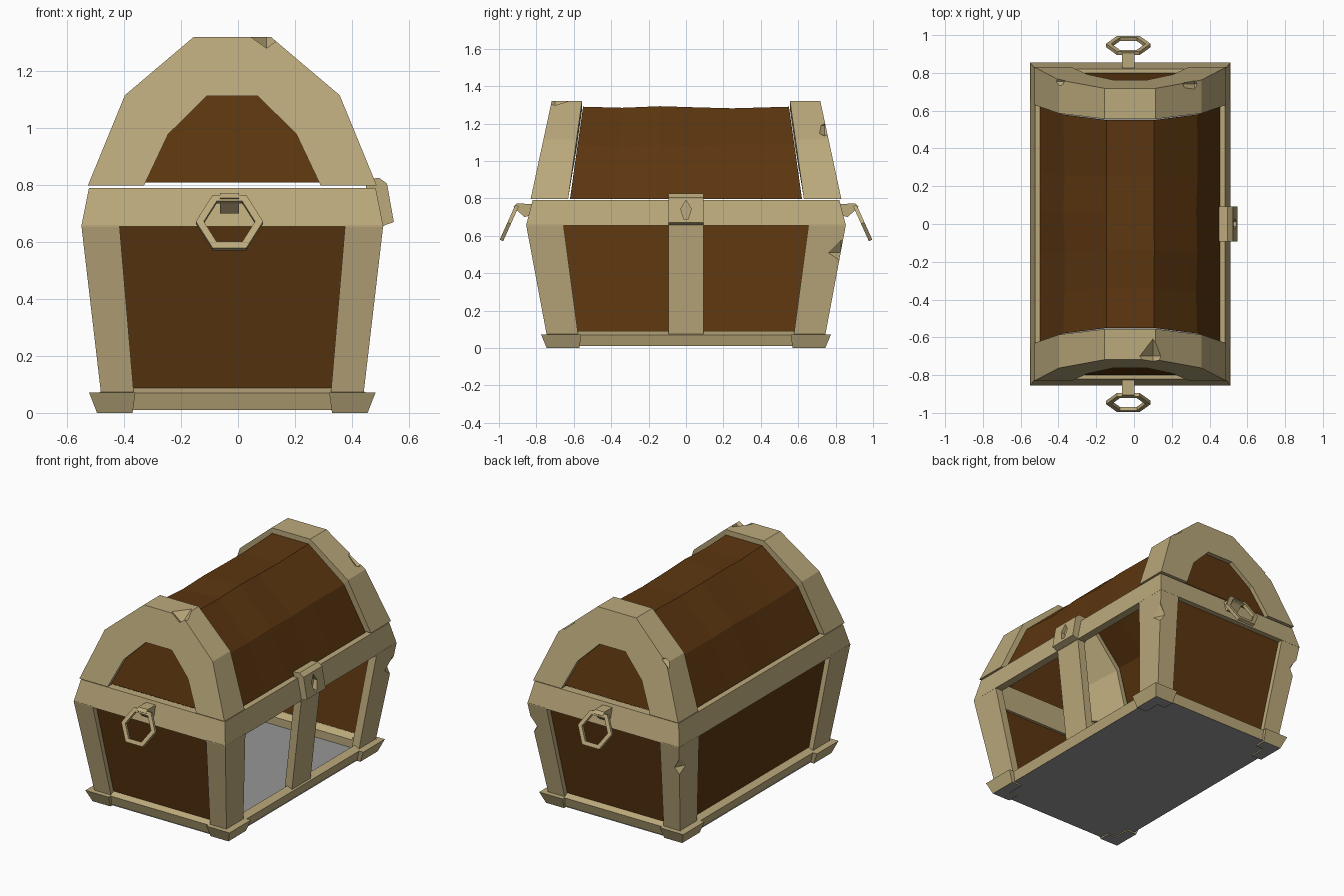
import bpy, bmesh, math, random
from mathutils import Vector

if "Cube" in bpy.data.objects:
    bpy.data.objects.remove(bpy.data.objects["Cube"])

random.seed(4)
CX = -0.02  # the chest body sits slightly left of the lock


def material(name, rgb):
    m = bpy.data.materials.new(name)
    m.diffuse_color = (*rgb, 1)
    m.use_nodes = True
    m.node_tree.nodes["Principled BSDF"].inputs["Base Color"].default_value = m.diffuse_color
    return m


TRIM = material("tan trim", (0.50, 0.40, 0.20))
WOOD = material("brown wood", (0.108, 0.037, 0.005))
GREY = material("grey floor", (0.31, 0.31, 0.31))


def finish(name, bm, mat, dx=CX):
    bmesh.ops.recalc_face_normals(bm, faces=bm.faces)
    me = bpy.data.meshes.new(name)
    bm.to_mesh(me)
    bm.free()
    me.materials.append(mat)
    ob = bpy.data.objects.new(name, me)
    ob.location.x = dx
    bpy.context.collection.objects.link(ob)
    return ob


def loft(name, sections, mat, loop=False, closed=True, caps=True, dx=CX):
    """Skin a list of equal point rings."""
    bm = bmesh.new()
    rings = [[bm.verts.new(p) for p in s] for s in sections]
    n = len(rings[0])
    for i in range(len(rings) if loop else len(rings) - 1):
        a, b = rings[i], rings[(i + 1) % len(rings)]
        for j in range(n if closed else n - 1):
            k = (j + 1) % n
            bm.faces.new((a[j], a[k], b[k], b[j]))
    if caps and not loop:
        bm.faces.new(rings[0])
        bm.faces.new(rings[-1])
    return finish(name, bm, mat, dx)


def sheet(name, pts, mat):
    bm = bmesh.new()
    bm.faces.new([bm.verts.new(p) for p in pts])
    return finish(name, bm, mat)


def rect(hx, hy, z):
    return [(-hx, -hy, z), (hx, -hy, z), (hx, hy, z), (-hx, hy, z)]


def corner(sx, sy, hx, hy, ix, iy, z, t=0.05):
    """L-shaped section of a corner piece."""
    pts = [(hx, hy), (hx, iy), (hx - t, iy), (hx - t, hy - t), (ix, hy - t), (ix, hy)]
    return [(sx * x, sy * y, z) for x, y in pts]


def cut(target, cutter):
    cutter.hide_render = True
    cutter.hide_set(True)
    mod = target.modifiers.new("cut", 'BOOLEAN')
    mod.operation = 'DIFFERENCE'
    mod.solver = 'EXACT'
    mod.object = cutter


def chip(target, pos, r, squash=(1, 1, 1)):
    """Knock a faceted chip out of a trim edge."""
    bm = bmesh.new()
    bmesh.ops.create_uvsphere(bm, u_segments=4, v_segments=2, radius=r)
    bmesh.ops.scale(bm, vec=squash, verts=bm.verts)
    bmesh.ops.translate(bm, vec=pos, verts=bm.verts)
    cut(target, finish("chip_cutter", bm, TRIM))


# Corner posts and feet
for sx, sn in ((-1, "left"), (1, "right")):
    for sy, fn in ((-1, "front"), (1, "back")):
        post = loft(f"corner_post_{fn}_{sn}",
                    [corner(sx, sy, 0.46, 0.743, 0.345, 0.575, 0.06),
                     corner(sx, sy, 0.53, 0.855, 0.396, 0.655, 0.66)], TRIM)
        if sy > 0:
            chip(post, (sx * 0.52, 0.83, 0.51), 0.07, (0.6, 1.2, 1))
        foot = loft(f"foot_{fn}_{sn}",
                    [corner(sx, sy, 0.475, 0.745, 0.35, 0.57, 0.0, 0.07),
                     corner(sx, sy, 0.503, 0.775, 0.34, 0.56, 0.072, 0.09)], TRIM)
        foot.data.materials.append(GREY)
        for p in foot.data.polygons:
            if p.normal.z < -0.9:
                p.material_index = 1

# Rails around the base and the rim
loft("base_rail", [rect(0.455, 0.735, 0.01), rect(0.472, 0.752, 0.07), rect(0.43, 0.71, 0.09),
                   rect(0.40, 0.68, 0.06), rect(0.40, 0.68, 0.01)], TRIM, loop=True)
loft("rim_rail", [rect(0.53, 0.855, 0.655), rect(0.503, 0.82, 0.79),
                  rect(0.453, 0.77, 0.79), rect(0.48, 0.805, 0.655)], TRIM, loop=True)
sheet("floor", rect(0.46, 0.74, 0.008), GREY)

# Wood walls: both ends and the left side, the right side is open
lo, hi = rect(0.43, 0.712, 0.06), rect(0.50, 0.825, 0.67)
for name, i in (("front_wall", 0), ("back_wall", 2), ("left_wall", 3)):
    k = (i + 1) % 4
    sheet(name, [lo[i], lo[k], hi[k], hi[i]], WOOD)

# Strap below the lock
loft("lock_strap", [[(x - 0.05, -0.093, z), (x, -0.093, z), (x, 0.093, z), (x - 0.05, 0.093, z)]
                    for x, z in ((0.46, 0.06), (0.528, 0.66))], TRIM)

# Lock with keyhole
plate = [(0.45, 0.82), (0.495, 0.825), (0.523, 0.805), (0.547, 0.67), (0.505, 0.655), (0.45, 0.655)]
lock = loft("lock", [[(x, y, z) for x, z in plate] for y in (-0.093, 0.093)], TRIM, dx=0)
hole = [(0, 0.79), (0.028, 0.745), (0.012, 0.69), (-0.012, 0.69), (-0.028, 0.745)]
cut(lock, loft("keyhole_cutter", [[(x, y, z) for y, z in hole] for x in (0.51, 0.58)], TRIM, dx=0))


# Lid
def arch(half):
    return [(-x, z) for x, z in half] + [(x, z) for x, z in reversed(half)]


OUTER = arch([(0.507, 0.798), (0.377, 1.115), (0.135, 1.32)])
INNER = arch([(0.31, 0.798), (0.225, 0.978), (0.09, 1.112)])


def end_y(z):
    return 0.83 - 0.215 * (z - 0.8)


def shrink(x, z, d):
    return x * (1 - 2 * d), z - d * min(1, (z - 0.798) / 0.3)


for s, fn in ((-1, "front"), (1, "back")):
    sections = []
    for (x, z), (u, w) in zip(OUTER, INNER):
        y_in = 0.63 - 0.142 * (z - 0.8)
        ex, ez = shrink(x, z, 0.05)
        sections.append([(x, s * y_in, z), (x, s * end_y(z), z), (u, s * end_y(w), w),
                         (u, s * (end_y(w) - 0.05), w), (ex, s * y_in, ez)])
    band = loft(f"lid_band_{fn}", sections, TRIM)
    if s > 0:
        chip(band, (0.34, 0.74, 1.19), 0.07)
        chip(band, (-0.39, 0.755, 1.13), 0.05)
    else:
        chip(band, (0.12, -0.70, 1.32), 0.07, (1, 1.3, 0.8))
    sheet(f"lid_end_{fn}", [(u * 1.04, s * (end_y(w) - 0.03), w + 0.01) for u, w in INNER], WOOD)

# Worn wooden lid cover
cover = []
for y in (-1, -0.62, -0.25, 0.1, 0.45, 1):
    ring = []
    for x, z in OUTER:
        x, z = shrink(x, z, 0.03)
        d = random.uniform(-0.012, 0.004) if abs(y) < 1 and z > 0.9 else 0
        ring.append((x * (1 + 2 * d), y * (0.62 - 0.142 * (z - 0.8)), z + d))
    cover.append(ring)
loft("lid_cover", cover, WOOD, closed=False, caps=False)

# Hexagonal pull handles with mounts
MOUNT = [(0.79, 0.72), (0.79, 0.77), (0.905, 0.772), (0.922, 0.755), (0.865, 0.70)]
for s, fn in ((-1, "front"), (1, "back")):
    loft(f"handle_mount_{fn}", [[(x, s * y, z) for y, z in MOUNT] for x in (-0.033, 0.033)],
         TRIM, dx=-0.03)
    across = Vector((1, 0, 0))
    down = Vector((0, s * 0.41, -0.91)).normalized()
    thick = across.cross(down) * 0.01
    centre = Vector((0, s * 0.945, 0.668))
    ring = []
    for i in range(6):
        a = math.radians(60 * i)
        d = across * math.cos(a) + down * math.sin(a)
        ring.append([centre + d * r + thick * t
                     for r, t in ((0.118, -1), (0.118, 1), (0.09, 1), (0.09, -1))])
    loft(f"handle_ring_{fn}", ring, TRIM, loop=True, dx=-0.03)
